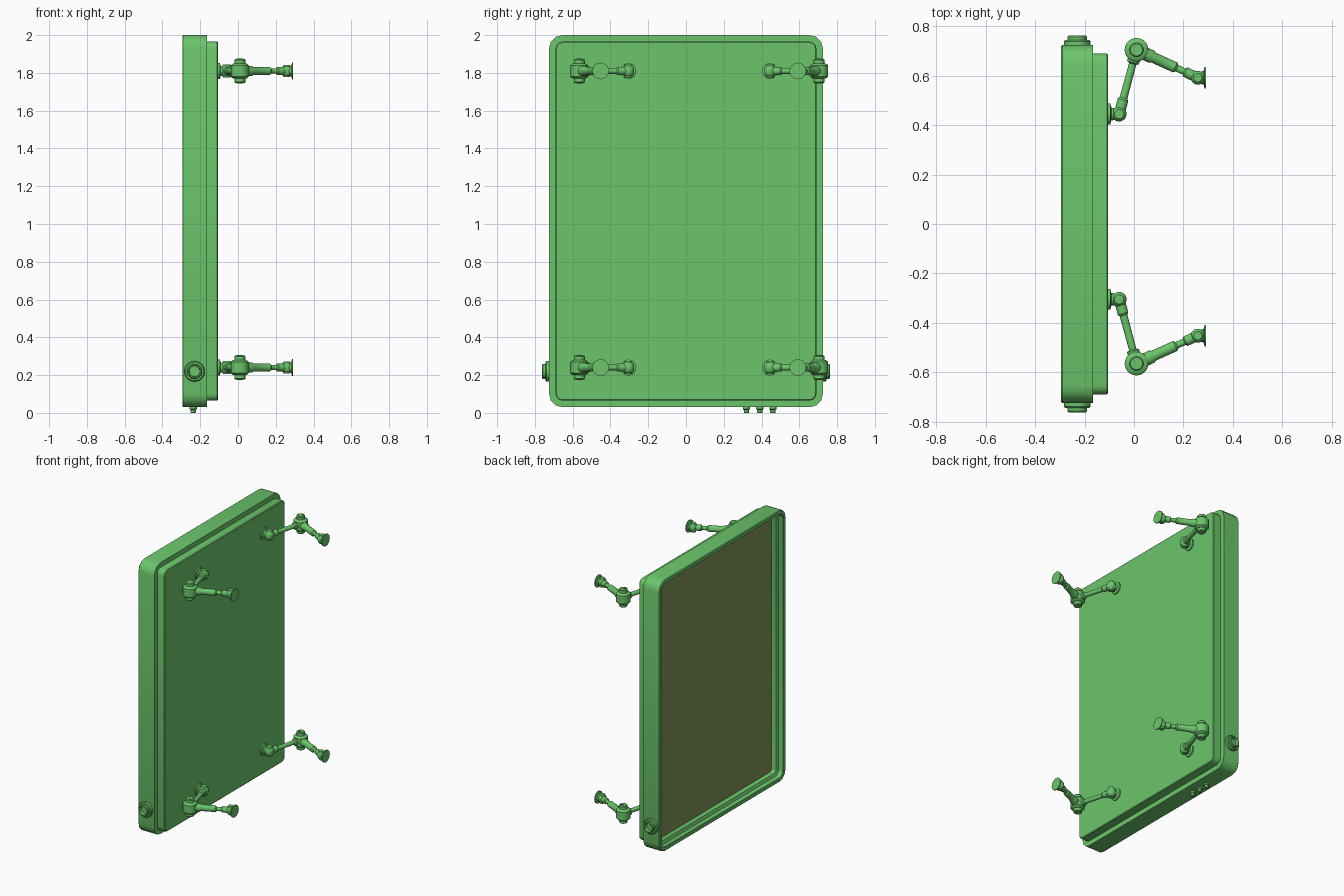
import bpy, bmesh, math
from mathutils import Vector

if "Cube" in bpy.data.objects:
    bpy.data.objects.remove(bpy.data.objects["Cube"])


def material(name, rgb):
    m = bpy.data.materials.new(name)
    m.diffuse_color = (*rgb, 1)
    m.use_nodes = True
    m.node_tree.nodes["Principled BSDF"].inputs["Base Color"].default_value = m.diffuse_color
    return m


GREEN = material("green_paint", (0.15, 0.56, 0.15))
OLIVE = material("screen_olive", (0.22, 0.30, 0.10))


def finish(name, bm, mat=GREEN, recalc=True):
    if recalc:
        bmesh.ops.recalc_face_normals(bm, faces=bm.faces)
    me = bpy.data.meshes.new(name)
    bm.to_mesh(me)
    bm.free()
    me.materials.append(mat)
    ob = bpy.data.objects.new(name, me)
    bpy.context.collection.objects.link(ob)
    return ob


def add_lathe(bm, profile, origin, axis, seg=24):
    """Spin (radius, distance) points around an axis; open ends are capped."""
    q = Vector((0, 0, 1)).rotation_difference(Vector(axis).normalized())
    rings = []
    for r, h in profile:
        rings.append([bm.verts.new(Vector(origin) + q @ Vector(
            (r * math.cos(2 * math.pi * i / seg), r * math.sin(2 * math.pi * i / seg), h)))
            for i in range(seg)])
    for a, b in zip(rings, rings[1:]):
        for i in range(seg):
            j = (i + 1) % seg
            bm.faces.new((a[i], a[j], b[j], b[i]))
    bm.faces.new(rings[0][::-1])
    bm.faces.new(rings[-1])


def lathe(name, profile, origin, axis, seg=24):
    bm = bmesh.new()
    add_lathe(bm, profile, origin, axis, seg)
    return finish(name, bm)


CZ, HY, HZ, RAD = 1.015, 0.725, 0.985, 0.07


def rounded_loop(bm, inset, x, steps=3):
    r = max(RAD - inset, 0.004)
    verts = []
    for k, (sy, sz) in enumerate(((1, 1), (-1, 1), (-1, -1), (1, -1))):
        for s in range(steps + 1):
            a = math.pi / 2 * (k + s / steps)
            verts.append(bm.verts.new((x, sy * (HY - inset - r) + r * math.cos(a),
                                       CZ + sz * (HZ - inset - r) + r * math.sin(a))))
    return verts


def swept(name, section, closed, mat=GREEN):
    """Carry a section of (inset, x) points around the rounded panel outline."""
    bm = bmesh.new()
    loops = [rounded_loop(bm, *p) for p in section]
    pairs = list(zip(loops, loops[1:]))
    if closed:
        pairs.append((loops[-1], loops[0]))
    else:
        bm.faces.new(loops[0])
        bm.faces.new(loops[-1])
    n = len(loops[0])
    for a, b in pairs:
        for i in range(n):
            j = (i + 1) % n
            bm.faces.new((a[i], a[j], b[j], b[i]))
    return finish(name, bm, mat)


# Panel: stepped bezel frame, back housing and recessed screen
swept("bezel_frame", [(0, -0.165), (0, -0.29), (0.005, -0.295), (0.026, -0.295), (0.03, -0.291),
                      (0.03, -0.258), (0.05, -0.25), (0.05, -0.19), (0.06, -0.165)], True)
swept("back_housing", [(0.035, -0.19), (0.035, -0.11), (0.04, -0.105)], False)
swept("screen", [(0.048, -0.215), (0.048, -0.195)], False, OLIVE)

# Side knobs with dished centres
KNOB = [(0.054, -0.01), (0.054, 0.014), (0.049, 0.02), (0.04, 0.02), (0.04, 0.032),
        (0.036, 0.037), (0.030, 0.037), (0.028, 0.012)]
for side in (1, -1):
    lathe("side_knob", KNOB, (-0.23, side * 0.725, 0.22), (0, side, 0), 32)

# Pegs under the panel
for y in (0.32, 0.39, 0.46):
    lathe("bottom_peg", [(0.019, -0.01), (0.019, 0.010), (0.014, 0.014), (0.014, 0.028), (0.012, 0.03)],
          (-0.237, y, 0.03), (0, 0, -1), 16)

# Folding wall arms, mirrored about MID
MID = 0.07
UP = Vector((0, 0, 1))


def pivot(name, at, r, h, cap_r, cap_h):
    lathe(name, [(cap_r * 0.85, -cap_h), (cap_r, -cap_h + 0.005), (cap_r, -h - 0.006), (r * 0.8, -h - 0.004),
                 (r, -h + 0.005), (r, h - 0.005), (r * 0.8, h + 0.004), (cap_r, h + 0.006),
                 (cap_r, cap_h - 0.005), (cap_r * 0.85, cap_h)], at, UP)


def rod(name, a, b, parts):
    """Stepped rod from a to b; parts are (radius, fraction of length)."""
    d = b - a
    lathe(name, [(r, t * d.length) for r, t in parts], a, d, 20)


for z in (1.81, 0.24):
    for side in (1, -1):
        def P(x, y):
            return Vector((x, MID + side * y, z))
        base, elbow, tip = P(-0.06, 0.375), P(0.01, 0.635), P(0.258, 0.522)
        # Mounting discs with stems, one on the panel and one at the wall
        lathe("panel_mount", [(0.042, -0.002), (0.042, 0.009), (0.026, 0.013), (0.022, 0.04)],
              P(-0.105, 0.375), (1, 0, 0))
        lathe("wall_mount", [(0.044, 0), (0.044, 0.006), (0.028, 0.010), (0.022, 0.032)],
              P(0.292, 0.522), (-1, 0, 0))
        # Pivots
        pivot("panel_pivot", base, 0.030, 0.020, 0.022, 0.035)
        pivot("wall_pivot", tip, 0.028, 0.018, 0.020, 0.032)
        pivot("elbow_pivot", elbow, 0.048, 0.034, 0.029, 0.064)
        # Slotted screw heads on the elbow, shown as raised bars
        for s in (1, -1):
            bm = bmesh.new()
            bmesh.ops.create_cube(bm, size=1)
            for v in bm.verts:
                c = Vector((v.co.x * 0.042, v.co.y * 0.006, v.co.z * 0.004))
                v.co = Vector((0.707 * (c.x - c.y), side * 0.707 * (c.x + c.y), c.z)) + elbow + s * UP * 0.064
            finish("elbow_screw_bar", bm)
        # Inner and outer arm rods
        rod("inner_arm", base, elbow, [(0.022, 0.02), (0.022, 0.22), (0.016, 0.25), (0.015, 0.78),
                                       (0.025, 0.80), (0.025, 0.95)])
        rod("outer_arm", elbow, tip, [(0.027, 0.08), (0.027, 0.25), (0.022, 0.28), (0.022, 0.63),
                                      (0.014, 0.66), (0.014, 0.78), (0.021, 0.80), (0.021, 0.97)])

# Smooth shading with crisp edges
for ob in bpy.context.scene.objects:
    ob.select_set(True)
    bpy.context.view_layer.objects.active = ob
bpy.ops.object.shade_smooth_by_angle(angle=math.radians(35))
